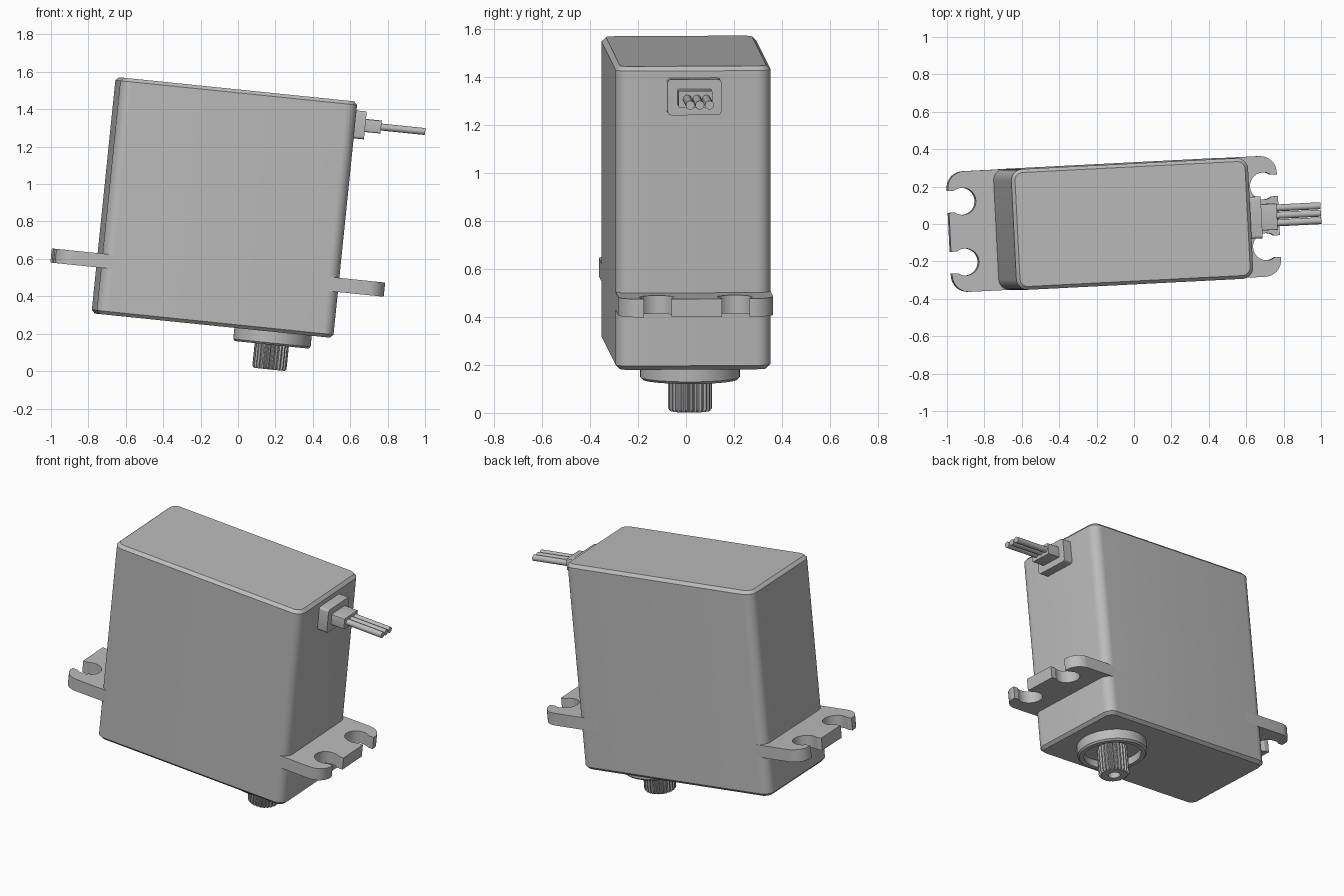
import bpy, bmesh, math
from mathutils import Matrix, Vector

default = bpy.data.objects.get("Cube")
if default:
    bpy.data.objects.remove(default, do_unlink=True)

# Single plastic colour
grey = bpy.data.materials.new("grey_plastic")
grey.use_nodes = True
grey.diffuse_color = (0.5, 0.5, 0.5, 1)
grey.node_tree.nodes["Principled BSDF"].inputs["Base Color"].default_value = (0.5, 0.5, 0.5, 1)

# The whole housing is tilted and turned; parts are modelled upright around its centre
POSE = (Matrix.Translation((-0.0725, 0, 0.875))
        @ Matrix.Rotation(math.radians(5.85), 4, 'Y')
        @ Matrix.Rotation(math.radians(2.9), 4, 'Z'))
SIDEWAYS = Matrix(((0, 0, 1, 0), (1, 0, 0, 0), (0, 1, 0, 0), (0, 0, 0, 1)))


def loft(name, sections, place=Matrix()):
    """Skin (outline, height) sections with equal point counts and cap both ends."""
    bm = bmesh.new()
    rings = [[bm.verts.new((x, y, z)) for x, y in pts] for pts, z in sections]
    n = len(rings[0])
    for a, b in zip(rings, rings[1:]):
        for i in range(n):
            j = (i + 1) % n
            bm.faces.new((a[i], a[j], b[j], b[i]))
    bm.faces.new(rings[0])
    bm.faces.new(rings[-1])
    bmesh.ops.recalc_face_normals(bm, faces=bm.faces)
    bm.transform(POSE @ place)
    mesh = bpy.data.meshes.new(name)
    bm.to_mesh(mesh)
    bm.free()
    mesh.materials.append(grey)
    obj = bpy.data.objects.new(name, mesh)
    bpy.context.collection.objects.link(obj)
    bpy.ops.object.select_all(action='DESELECT')
    obj.select_set(True)
    bpy.context.view_layer.objects.active = obj
    bpy.ops.object.shade_smooth_by_angle(angle=math.radians(30))
    return obj


def arc(cx, cy, r, start, end, steps):
    angles = [math.radians(start + (end - start) * i / steps) for i in range(steps + 1)]
    return [(cx + r * math.cos(t), cy + r * math.sin(t)) for t in angles]


def circle(r, n=64):
    return arc(0, 0, r, 0, 360, n)[:-1]


def rounded_rect(hx, hy, r, steps=8):
    pts = []
    for k, (sx, sy) in enumerate(((1, 1), (-1, 1), (-1, -1), (1, -1))):
        pts += arc(sx * (hx - r), sy * (hy - r), r, k * 90, k * 90 + 90, steps)
    return pts


def shift(pts, dx, dy):
    return [(x + dx, y + dy) for x, y in pts]


# Body with rounded corners and narrow chamfers at both ends
HX, HY, HZ, C = 0.637, 0.323, 0.635, 0.018
full, inset = rounded_rect(HX, HY, 0.06), rounded_rect(HX - C, HY - C, 0.06 - C)
loft("body", [(inset, -HZ), (full, -HZ + C), (full, HZ - C), (inset, HZ)])

# Mounting tabs with two open keyhole slots each
END, CORNER, HOLE_X, HOLE_Y, HOLE_R, GAP = 0.885, 0.09, 0.81, 0.1625, 0.0725, 0.058
mouth = math.degrees(math.asin(GAP / HOLE_R))
half = [(0.5, HY)] + arc(END - CORNER, HY - CORNER, CORNER, 90, 0, 8)
half += [(END, HOLE_Y + GAP)]
half += arc(HOLE_X, HOLE_Y, HOLE_R, mouth, 360 - mouth, 24)
half += [(END, HOLE_Y - GAP)]
tab = half + [(x, -y) for x, y in reversed(half)]
for side, name in ((1, "left_mounting_tab"), (-1, "right_mounting_tab")):
    outline = [(side * x, y) for x, y in tab]
    loft(name, [(outline, -0.388), (outline, -0.312)])

# Output collar with a shallow recess
SHAFT_X = 0.327
at_shaft = Matrix.Translation((SHAFT_X, 0, 0))
loft("output_collar", [(circle(r), z) for r, z in (
    (0.208, -0.62), (0.208, -0.695), (0.198, -0.705),
    (0.17, -0.705), (0.17, -0.66))], at_shaft)

# Toothed output shaft with a screw hole
TEETH = 25


def splined(r, depth):
    pts = []
    for i in range(TEETH * 4):
        t = math.tau * i / (TEETH * 4)
        rr = r if i % 4 < 2 else r - depth
        pts.append((rr * math.cos(t), rr * math.sin(t)))
    return pts


hole = circle(0.036, TEETH * 4)
loft("output_shaft", [(splined(0.092, 0.01), -0.62), (splined(0.092, 0.01), -0.826),
                      (splined(0.083, 0.005), -0.837), (hole, -0.837), (hole, -0.77)],
     at_shaft)

# Cable exit: plate, strain relief and three wires
CABLE_Z = 0.513
plate = shift(rounded_rect(0.112, 0.075, 0.015, 4), 0, CABLE_Z)
loft("cable_plate", [(plate, HX - 0.02), (plate, 0.7)], SIDEWAYS)
relief = shift(rounded_rect(0.071, 0.035, 0.006, 3), 0, CABLE_Z)
loft("strain_relief", [(relief, 0.69), (relief, 0.787)], SIDEWAYS)
for i, name in enumerate(("front_wire", "middle_wire", "back_wire")):
    wire = shift(circle(0.0185, 20), (i - 1) * 0.04 + 0.006, CABLE_Z)
    loft(name, [(wire, 0.77), (wire, 1.025)], SIDEWAYS)
